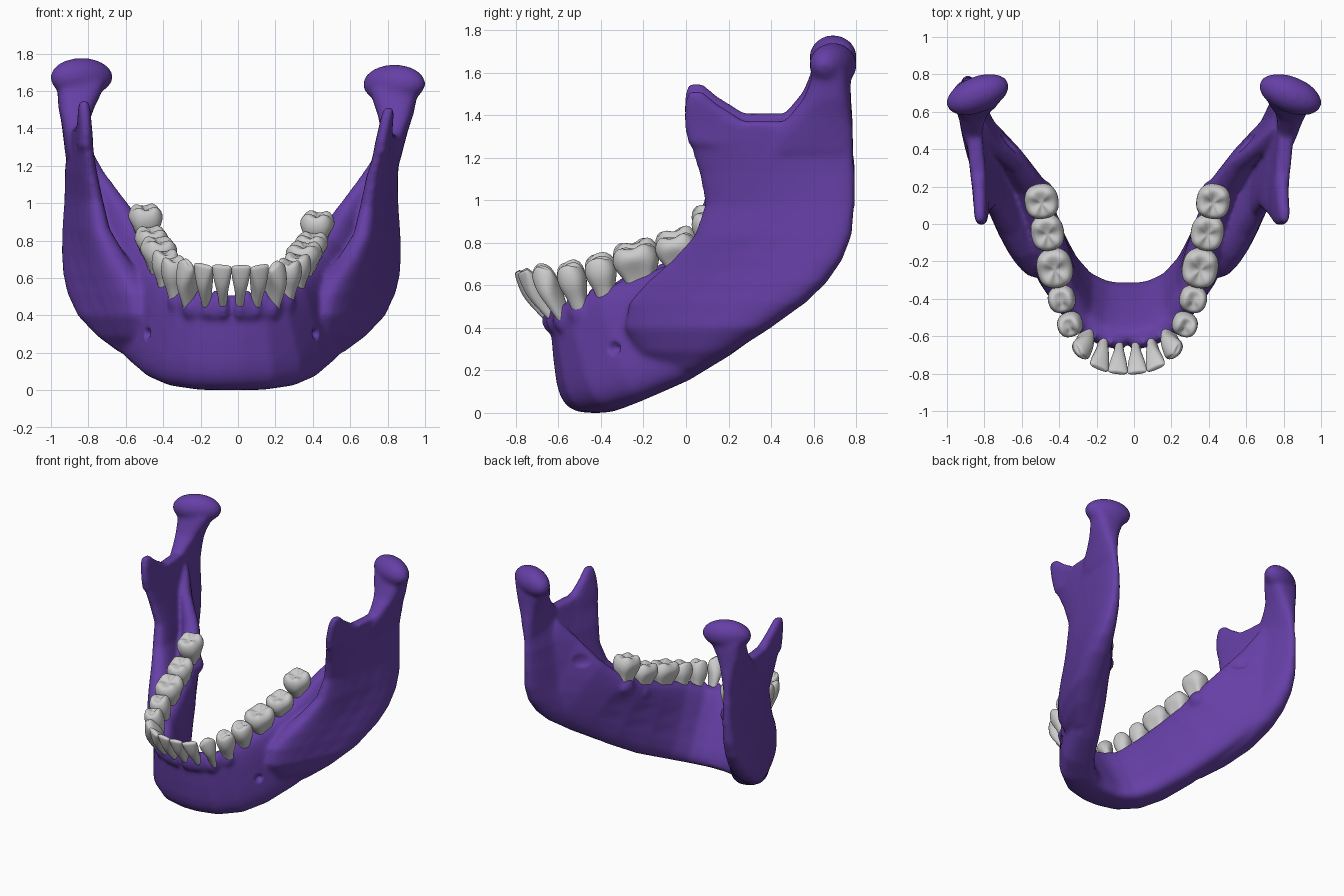
import bpy, bmesh, math
from mathutils import Vector as V

if "Cube" in bpy.data.objects:
    bpy.data.objects.remove(bpy.data.objects["Cube"])

purple = bpy.data.materials.new("purple_bone")
purple.diffuse_color = (0.13, 0.05, 0.38, 1)
purple.use_nodes = True
purple.node_tree.nodes["Principled BSDF"].inputs["Base Color"].default_value = purple.diffuse_color


def clamp(t):
    return max(0.0, min(1.0, t))


def power(t, p):
    return math.copysign(abs(t) ** p, t)


def ring(c, u, v, taper=1.0, p=0.7, n=24):
    """Rounded section; width along u changes to u*taper at the +v end."""
    pts = []
    for i in range(n):
        a = 2 * math.pi * i / n
        s = power(math.sin(a), p)
        w = 1 + (taper - 1) * (s + 1) / 2
        pts.append(c + u * (power(math.cos(a), p) * w) + v * s)
    return pts


def loft(bm, rings, tip=None):
    rows = [[bm.verts.new(p) for p in r] for r in rings]
    n = len(rows[0])
    for a, b in zip(rows, rows[1:]):
        for i in range(n):
            j = (i + 1) % n
            bm.faces.new((a[i], a[j], b[j], b[i]))
    bm.faces.new(rows[0][::-1])
    if tip is None:
        bm.faces.new(rows[-1])
    else:
        t = bm.verts.new(tip)
        for i in range(n):
            bm.faces.new((rows[-1][i], rows[-1][(i + 1) % n], t))


def plate(bm, rows):
    """Stack of level sections: z, front x, front y, back x, back y, half thickness."""
    rings = []
    for z, fx, fy, bx, by, h in rows:
        f, b = V((fx, fy, z)), V((bx, by, z))
        d = (b - f) / 2
        n = V((d.y, -d.x, 0)).normalized()
        rings.append(ring((f + b) / 2, n * h, d, 1, 0.7))
    loft(bm, rings)


def ellipsoid(bm, c, size, turn=0):
    ret = bmesh.ops.create_uvsphere(bm, u_segments=20, v_segments=12, radius=1)
    for v in ret["verts"]:
        x, y, z = (v.co[i] * size[i] for i in range(3))
        v.co = V(c) + V((x * math.cos(turn) - y * math.sin(turn),
                         x * math.sin(turn) + y * math.cos(turn), z))


def lean(co):
    """Slight natural asymmetry of the whole jaw."""
    side = max(-1, min(1, co.x / 0.4))
    return V((co.x - 0.035 * clamp((1.65 - co.z) / 0.5), co.y,
              co.z - 0.018 * side * clamp((co.z - 0.5) / 0.4)))


# tooth table: name, top point, root point, half width along arch, half depth
TEETH = [
    ("central_incisor", (.052, -.795, .665), (.042, -.60, .40), .053, .048),
    ("lateral_incisor", (.152, -.770, .668), (.125, -.58, .40), .054, .052),
    ("canine", (.248, -.690, .680), (.215, -.55, .40), .060, .066),
    ("first_premolar", (.312, -.555, .700), (.290, -.48, .43), .066, .068),
    ("second_premolar", (.355, -.415, .735), (.340, -.36, .48), .074, .074),
    ("first_molar", (.388, -.250, .795), (.390, -.19, .53), .110, .100),
    ("second_molar", (.428, -.060, .848), (.425, 0.00, .60), .100, .092),
    ("third_molar", (.460, .108, .965), (.455, .165, .70), .096, .094),
]

# ---- bone, right half
bm = bmesh.new()
# body: bottom point, top point, bottom half thickness, top half thickness
body = [
    ((-.05, -.425, .0), (-.05, -.60, .51), .172, .05),
    ((.06, -.425, .0), (.05, -.60, .51), .172, .05),
    ((.17, -.40, .003), (.14, -.58, .51), .168, .055),
    ((.29, -.325, .022), (.235, -.52, .52), .155, .065),
    ((.385, -.20, .065), (.325, -.39, .59), .14, .075),
    ((.49, .00, .15), (.39, -.19, .66), .125, .095),
    ((.60, .20, .27), (.44, .01, .74), .105, .095),
    ((.71, .38, .40), (.48, .17, .84), .085, .085),
    ((.78, .53, .53), (.57, .30, .98), .06, .07),
    ((.83, .63, .64), (.70, .40, 1.16), .045, .055),
    ((.86, .69, .80), (.78, .50, 1.30), .035, .035),
]
mids = [(V(b) + V(t)) / 2 for b, t, *_ in body]
rings = []
for i, (b, t, wb, wt) in enumerate(body):
    d = mids[min(i + 1, len(mids) - 1)] - mids[max(i - 1, 0)]
    n = V((d.y, -d.x, 0)).normalized()
    if i < 2:
        n = V((0, -1, 0))
    rings.append(ring(mids[i], n * wb, (V(t) - V(b)) / 2, wt / wb, 0.6))
loft(bm, rings)
# ramus plate, its lower front end sinking into the body
plate(bm, [
    (.20, .44, -.14, .58, .06, .05), (.29, .45, -.22, .68, .22, .09),
    (.40, .45, -.28, .775, .39, .115), (.52, .48, -.26, .83, .56, .115),
    (.62, .54, -.18, .855, .66, .105), (.73, .62, -.06, .865, .735, .09),
    (.85, .69, .04, .865, .78, .075), (1.0, .72, .09, .86, .795, .062),
    (1.15, .75, .06, .86, .795, .055), (1.30, .78, .01, .86, .79, .045),
    (1.39, .79, -.01, .865, .785, .04)])
# front process of the ramus
plate(bm, [
    (1.28, .785, .01, .805, .35, .045), (1.36, .79, -.008, .81, .32, .04),
    (1.42, .797, -.01, .815, .23, .036), (1.475, .805, -.005, .815, .14, .034),
    (1.53, .815, .01, .818, .08, .026)])
# neck and condyle
plate(bm, [
    (1.24, .83, .38, .86, .79, .045), (1.34, .84, .42, .862, .787, .06),
    (1.42, .845, .49, .862, .78, .075), (1.49, .845, .55, .862, .775, .095),
    (1.56, .837, .58, .85, .775, .115), (1.62, .835, .60, .845, .77, .13)])
ellipsoid(bm, (.836, .692, 1.655), (.178, .098, .104), -.38)
# root bulges and small crests between the teeth
for i, (name, top, root, hw, hd) in enumerate(TEETH):
    t, r = V(top), V(root)
    ellipsoid(bm, r.lerp(t, .16), (hw * .72, hw * .72 + .012, .07))
    if i:
        q = V(TEETH[i - 1][2]).lerp(V(TEETH[i - 1][1]), .22)
        ellipsoid(bm, (q + r.lerp(t, .22)) / 2, (.028, .032, .085))
# mirror to the left
geo = bmesh.ops.duplicate(bm, geom=bm.verts[:] + bm.edges[:] + bm.faces[:])["geom"]
for v in geo:
    if isinstance(v, bmesh.types.BMVert):
        v.co.x *= -1
bmesh.ops.recalc_face_normals(bm, faces=bm.faces[:])
me = bpy.data.meshes.new("jaw_bone")
bm.to_mesh(me)
bm.free()
bone = bpy.data.objects.new("jaw_bone", me)
bpy.context.collection.objects.link(bone)
# fuse and soften
m = bone.modifiers.new("fuse", "REMESH")
m.mode, m.voxel_size = "VOXEL", 0.013
m = bone.modifiers.new("soften", "SMOOTH")
m.factor, m.iterations = 0.5, 14
dg = bpy.context.evaluated_depsgraph_get()
new = bpy.data.meshes.new_from_object(bone.evaluated_get(dg))
bone.modifiers.clear()
bone.data = new
new.materials.clear()
new.materials.append(purple)
new.shade_smooth()
# nerve openings (centre, radius, push direction), then lean, seated on the floor
DENTS = [((.445, -.34, .305), .03, (-.7, .7, -.1)), ((.78, .43, 1.0), .05, (.5, -.1, -.4))]
low = min(v.co.z for v in new.vertices)
for v in new.vertices:
    for c, r, d in DENTS:
        s = 1 if v.co.x > 0 else -1
        e = (v.co - V((c[0] * s, c[1], c[2])))
        e = math.hypot(e.y, e.z) / r
        inner = abs(v.co.x) < c[0] if d[0] > 0 else abs(v.co.x) > c[0] - .04
        if e < 1 and inner:
            v.co += V((d[0] * s, d[1], d[2])) * (.035 * (1 - e * e))
    v.co.z -= low * clamp(1 - v.co.z / .5)
    v.co = lean(v.co)


# ---- teeth: rows of (height share, width share, depth share)
FRONT = [(0, .35, .5), (.3, .42, .75), (.5, .55, .95), (.68, .80, 1), (.85, .97, .68),
         (.97, 1, .36), (1, .93, .22)]
BACK = [(0, .5, .5), (.3, .6, .62), (.48, .72, .80), (.62, .95, .98), (.78, 1.02, 1.04),
        (.93, .92, .9), (1, .74, .68), (.97, .45, .38)]


def tooth(name, top, root, hw, hd, side, kind, along):
    t, r = V(top), V(root)
    axis = t - r
    v = (along - axis.normalized() * along.dot(axis.normalized())).normalized()
    u = axis.normalized().cross(v)
    molar = "molar" in name and "pre" not in name
    rows = FRONT if kind < 3 else BACK
    b = bmesh.new()
    rings = []
    for k, w, d in rows:
        pts = ring(r + axis * k, u * hd * d, v * hw * w, 1, .85, 24)
        for i in range(24):
            a = 2 * math.pi * i / 24
            if kind == 2 and k > .8:          # pointed canine
                pts[i] += axis * (.05 - .12 * abs(math.sin(a)) ** 1.5)
            if kind > 2 and k > .9:           # cusps
                wave = -math.cos(4 * a) if molar else math.cos(2 * a)
                pts[i] += axis * (.03 if molar else .04) * wave
            if molar and k < .65:             # groove between the two roots
                pts[i] -= u * hd * .22 * math.cos(a) * abs(math.cos(a)) ** 3
        rings.append(pts)
    tip = r + axis * (.91 if molar else .94 if kind > 2 else 1.06 if kind == 2 else 1.0)
    loft(b, rings, tip)
    for p in b.verts:
        p.co.x *= side
        p.co = lean(p.co)
    bmesh.ops.recalc_face_normals(b, faces=b.faces[:])
    mesh = bpy.data.meshes.new(name)
    b.to_mesh(mesh)
    b.free()
    mesh.shade_smooth()
    o = bpy.data.objects.new(name, mesh)
    bpy.context.collection.objects.link(o)
    o.modifiers.new("round", "SUBSURF").levels = 1
    o.modifiers["round"].render_levels = 1


for i, (name, top, root, hw, hd) in enumerate(TEETH):
    nxt = V(TEETH[min(i + 1, 7)][1])
    prev = V(TEETH[i - 1][1]) if i else V((-.05, -.795, .665))
    for side, label in ((1, "right"), (-1, "left")):
        tooth(f"{name}_{label}", top, root, hw, hd, side, i, nxt - prev)
